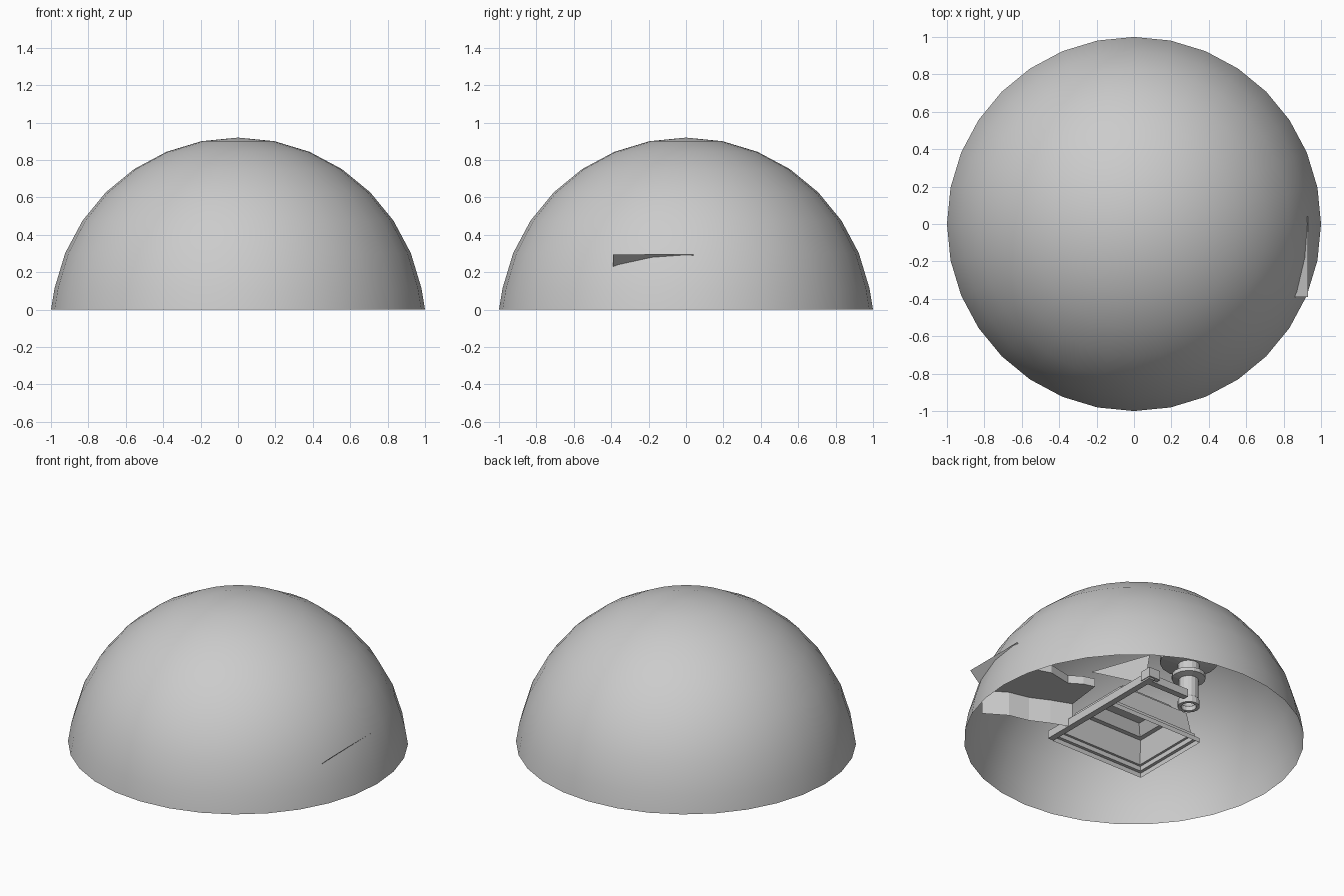
import bpy, bmesh, math

if "Cube" in bpy.data.objects:
    bpy.data.objects.remove(bpy.data.objects["Cube"])

gray = bpy.data.materials.new("plain_gray")
gray.diffuse_color = (0.6, 0.6, 0.6, 1)
gray.use_nodes = True
gray.node_tree.nodes["Principled BSDF"].inputs["Base Color"].default_value = gray.diffuse_color


def finish(name, bm, smooth=False):
    me = bpy.data.meshes.new(name)
    bm.to_mesh(me)
    bm.free()
    me.materials.append(gray)
    ob = bpy.data.objects.new(name, me)
    bpy.context.collection.objects.link(ob)
    for p in me.polygons:
        p.use_smooth = smooth
    return ob


def lathe(name, profile, n, centre=(0, 0), smooth=False):
    """Revolve (radius, z) points about a vertical axis; radius 0 closes to a pole."""
    bm = bmesh.new()
    rings = []
    for r, z in profile:
        if r == 0:
            rings.append([bm.verts.new((centre[0], centre[1], z))])
        else:
            rings.append([bm.verts.new((centre[0] + r * math.cos(2 * math.pi * i / n),
                                        centre[1] + r * math.sin(2 * math.pi * i / n), z))
                          for i in range(n)])
    for a, b in zip(rings, rings[1:]):
        for i in range(n):
            j = (i + 1) % n
            if len(b) == 1:
                bm.faces.new((a[i], a[j], b[0]))
            elif len(a) == 1:
                bm.faces.new((a[0], b[j], b[i]))
            else:
                bm.faces.new((a[i], a[j], b[j], b[i]))
    return finish(name, bm, smooth)


def rect_shell(name, levels):
    """Stack of rectangles (x0, x1, y0, y1, z), open below and capped on top."""
    bm = bmesh.new()
    loops = [[bm.verts.new(p) for p in ((a, c, z), (b, c, z), (b, d, z), (a, d, z))]
             for a, b, c, d, z in levels]
    for lo, hi in zip(loops, loops[1:]):
        for i in range(4):
            j = (i + 1) % 4
            bm.faces.new((lo[i], lo[j], hi[j], hi[i]))
    bm.faces.new(loops[-1])
    return finish(name, bm)


def sheet(name, pts):
    bm = bmesh.new()
    bm.faces.new([bm.verts.new(p) for p in pts])
    return finish(name, bm)


def box(name, x0, x1, y0, y1, z0, z1):
    bm = bmesh.new()
    bmesh.ops.create_cube(bm, size=1)
    for v in bm.verts:
        v.co = (x0 if v.co.x < 0 else x1, y0 if v.co.y < 0 else y1, z0 if v.co.z < 0 else z1)
    return finish(name, bm)


# sky dome: upper part of a unit sphere, open below
step = math.pi / 16
profile = [(1, 0)] + [(math.cos(i * step), math.sin(i * step) - 0.08) for i in range(1, 8)]
lathe("dome", profile + [(0, 0.92)], 32, smooth=True)

# open-bottomed building with plinth, tapering walls and raised ceiling
rect_shell("building_shell", [
    (-0.32, 0.355, -0.32, 0.22, 0.0),
    (-0.32, 0.355, -0.32, 0.22, 0.03),
    (-0.30, 0.33, -0.30, 0.20, 0.03),
    (-0.30, 0.33, -0.30, 0.20, 0.06),
    (-0.285, 0.30, -0.285, 0.185, 0.06),
    (-0.26, 0.24, -0.25, 0.17, 0.20),
    (-0.23, 0.21, -0.22, 0.14, 0.20),
    (-0.19, 0.17, -0.18, 0.10, 0.26)])

# low walls framing the building
box("side_wall", 0.355, 0.395, -0.315, 0.61, 0.0, 0.05)
box("back_wall", 0.08, 0.36, 0.55, 0.59, 0.0, 0.05)
box("wall_corner_post", 0.32, 0.40, 0.54, 0.62, 0.01, 0.07)

# round column with collar and wide dish
lathe("column", [
    (0.045, 0.03), (0.045, 0.0), (0.065, 0.0), (0.065, 0.04), (0.058, 0.05), (0.058, 0.18),
    (0.10, 0.19), (0.10, 0.215), (0.065, 0.225), (0.065, 0.28),
    (0.17, 0.30), (0.17, 0.33), (0.06, 0.35), (0, 0.36)], 16, (0, 0.5))

# zigzag terrace: folded outer wall, flat deck and inner wall above it
outer = [(0.37, -0.12), (0.50, -0.17), (0.615, -0.226), (0.745, -0.256), (0.88, -0.34)]
inner = [(0.40, 0.12), (0.47, 0.10), (0.55, 0.05), (0.70, 0.08), (0.88, 0.02)]
bm = bmesh.new()
rows = [[bm.verts.new((x, y, z)) for x, y in line]
        for line, z in ((outer, 0.0), (outer, 0.157), (inner, 0.157), (inner, 0.21))]
for a, b in zip(rows, rows[1:]):
    for i in range(4):
        bm.faces.new((a[i], a[i + 1], b[i + 1], b[i]))
finish("terrace", bm)

# sloping sheets: one pokes out through the dome, one leans over the wall
sheet("outer_slope", [(0.93, 0.04, 0.296), (0.93, -0.39, 0.296),
                      (0.78, -0.39, 0.157), (0.78, 0.04, 0.157)])
sheet("ramp", [(0.48, 0.18, 0.20), (0.29, 0.49, 0.25), (0.26, 0.41, 0.10)])
